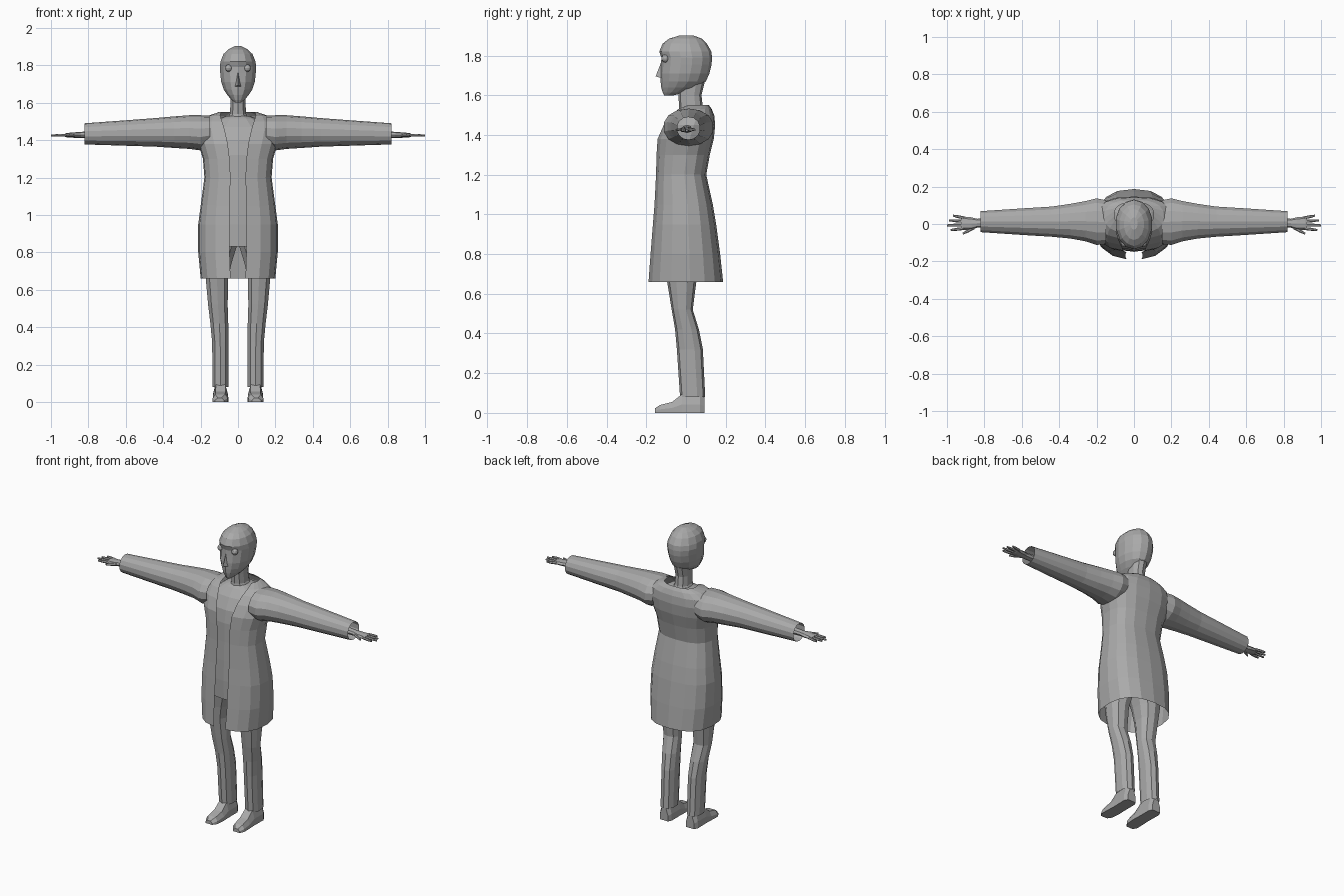
import bpy, bmesh, math
from mathutils import Vector

grey = bpy.data.materials.new("plain grey")
grey.diffuse_color = (0.40, 0.40, 0.40, 1)


def finish(name, bm, mirror=False):
    """Turn a bmesh into an object, optionally mirrored across x = 0."""
    bmesh.ops.recalc_face_normals(bm, faces=bm.faces)
    me = bpy.data.meshes.new(name)
    bm.to_mesh(me)
    bm.free()
    me.materials.append(grey)
    ob = bpy.data.objects.new(name, me)
    bpy.context.collection.objects.link(ob)
    if mirror:
        mod = ob.modifiers.new("mirror", 'MIRROR')
        mod.use_clip = True
    return ob


def power(v, e):
    return math.copysign(abs(v) ** e, v)


def oval(a0, a1, b0, b1, n, e=0.85):
    """Squarish oval spanning a0..a1 and b0..b1; starts at the middle of the b0 side."""
    ca, cb, ra, rb = (a0 + a1) / 2, (b0 + b1) / 2, (a1 - a0) / 2, (b1 - b0) / 2
    return [(ca + ra * power(math.sin(2 * math.pi * i / n), e),
             cb - rb * power(math.cos(2 * math.pi * i / n), e)) for i in range(n)]


def skin(rings, closed=True, caps=(True, True)):
    bm = bmesh.new()
    rows = [[bm.verts.new(p) for p in r] for r in rings]
    n = len(rows[0])
    for lo, hi in zip(rows, rows[1:]):
        for i in range(n if closed else n - 1):
            j = (i + 1) % n
            bm.faces.new((lo[i], lo[j], hi[j], hi[i]))
    if caps[0]:
        bm.faces.new(rows[0])
    if caps[1]:
        bm.faces.new(rows[-1])
    return bm


def upright(name, rows, n=12, mirror=False, caps=(True, True), e=0.85):
    """Loft of (z, x0, x1, front, back) sections."""
    rings = [[(x, y, z) for x, y in oval(x0, x1, f, b, n, e)] for z, x0, x1, f, b in rows]
    return finish(name, skin(rings, caps=caps), mirror)


def sideways(name, rows, n=12, caps=(True, True)):
    """Mirrored loft of (x, front, back, z0, z1) sections."""
    rings = [[(x, y, z) for y, z in oval(f, b, z0, z1, n, 0.95)] for x, f, b, z0, z1 in rows]
    return finish(name, skin(rings, caps=caps), True)


# Open coat shell: (z, front edge x, front y, half width, back y)
coat = [(0.66, .040, -.190, .200, .187), (0.80, .045, -.180, .213, .172),
        (0.95, .045, -.168, .213, .152), (1.05, .045, -.160, .200, .135),
        (1.20, .040, -.152, .180, .102), (1.30, .045, -.150, .188, .120),
        (1.38, .055, -.145, .212, .140), (1.45, .070, -.115, .222, .147),
        (1.50, .085, -.080, .205, .142), (1.53, .095, -.050, .160, .130),
        (1.55, .090, -.015, .105, .115)]
rings = []
for z, edge, f, hw, b in coat:
    e, k = 0.8, 9
    t0 = math.asin((edge / hw) ** (1 / e))
    ring = []
    for i in range(k):
        t = t0 + (math.pi - t0) * i / (k - 1)
        x = 0 if i == k - 1 else hw * power(math.sin(t), e)
        ring.append((x, (f + b) / 2 - (b - f) / 2 * power(math.cos(t), e), z))
    rings.append(ring)
finish("coat", skin(rings, closed=False, caps=(False, False)), True)

# Sleeves with open cuffs
sideways("sleeve", [(.15, -.11, .13, 1.36, 1.53), (.20, -.115, .14, 1.345, 1.533),
                    (.26, -.095, .125, 1.353, 1.533), (.34, -.08, .11, 1.358, 1.527),
                    (.44, -.07, .095, 1.365, 1.518), (.60, -.06, .085, 1.37, 1.506),
                    (.82, -.045, .07, 1.377, 1.49)], n=14, caps=(False, False))

# Shirt under the coat
upright("shirt", [(.83, -.17, .17, -.145, .12), (.95, -.185, .185, -.148, .125),
                  (1.08, -.175, .175, -.145, .11), (1.20, -.16, .16, -.14, .085),
                  (1.32, -.165, .165, -.138, .105), (1.40, -.18, .18, -.125, .125),
                  (1.47, -.16, .16, -.09, .125), (1.515, -.10, .10, -.05, .11),
                  (1.53, -.06, .06, -.03, .09)], n=16)

# Trouser legs
upright("trouser_leg", [(.90, 0, .175, -.13, .10), (.83, .004, .18, -.12, .09),
                        (.74, .032, .18, -.105, .07), (.66, .05, .175, -.095, .052),
                        (.52, .053, .162, -.072, .034), (.42, .05, .15, -.055, .065),
                        (.32, .05, .14, -.046, .085), (.08, .05, .138, -.03, .097)],
        n=10, mirror=True, caps=(True, False))

# Shoes: sections run from heel to toe (y, inner x, outer x, top z)
shoe = [(.092, .065, .122, .08), (.07, .054, .134, .095), (-.02, .054, .132, .095),
        (-.07, .052, .134, .055), (-.13, .056, .136, .04), (-.157, .075, .122, .022)]
finish("shoe", skin([[(a, y, 0), (b, y, 0), (b, y, h * .45), (b - .014, y, h),
                      (a + .014, y, h), (a, y, h * .45)] for y, a, b, h in shoe]), True)

# Neck and head
upright("neck", [(1.50, -.07, .07, -.04, .10), (1.54, -.045, .045, -.035, .085),
                 (1.60, -.042, .042, -.038, .078), (1.67, -.045, .045, -.04, .095)], n=10)
upright("head", [(1.60, -.016, .016, -.11, -.06), (1.615, -.035, .035, -.118, .00),
                 (1.64, -.058, .058, -.125, .06), (1.67, -.078, .078, -.128, .10),
                 (1.71, -.092, .092, -.130, .118), (1.755, -.097, .097, -.126, .129),
                 (1.79, -.100, .100, -.124, .131), (1.82, -.096, .096, -.135, .128),
                 (1.86, -.080, .080, -.118, .105), (1.885, -.054, .054, -.085, .08),
                 (1.902, -.02, .02, -.03, .035)], n=14, e=1.0)

# Nose wedge
bm = bmesh.new()
v = [bm.verts.new(p) for p in [(0, -.122, 1.775), (-.018, -.12, 1.685),
                               (.018, -.12, 1.685), (0, -.153, 1.695)]]
for a in ((0, 1, 3), (0, 3, 2), (1, 2, 3), (0, 2, 1)):
    bm.faces.new([v[i] for i in a])
finish("nose", bm)

# Eyes
bm = bmesh.new()
bmesh.ops.create_uvsphere(bm, u_segments=10, v_segments=6, radius=.02)
bmesh.ops.translate(bm, verts=bm.verts, vec=(.05, -.104, 1.785))
finish("eye", bm, True)

# Hands: wrist and palm, then tapered fingers and a thumb
sideways("palm", [(.76, -.02, .03, 1.41, 1.45), (.84, -.02, .028, 1.412, 1.444),
                  (.87, -.032, .036, 1.412, 1.442), (.915, -.032, .04, 1.415, 1.438),
                  (.925, -.028, .036, 1.418, 1.435)], n=8)
digits = {"index_finger": ((.91, -.024), (.98, -.032)), "middle_finger": ((.91, -.005), (1.0, -.007)),
          "ring_finger": ((.91, .014), (.99, .020)), "little_finger": ((.905, .032), (.968, .045)),
          "thumb": ((.855, -.02), (.915, -.052))}
for name, (a, b) in digits.items():
    a, b = Vector((*a, 1.427)), Vector((*b, 1.425))
    d = (b - a).normalized()
    side, up = Vector((-d.y, d.x, 0)), Vector((0, 0, 1))
    rings = []
    for t, r in ((0, .008), (.55, .008), (1, .005)):
        c = a.lerp(b, t)
        rings.append([c + r * (side * math.cos(k * math.pi / 3) + up * math.sin(k * math.pi / 3))
                      for k in range(6)])
    finish(name, skin(rings), True)
